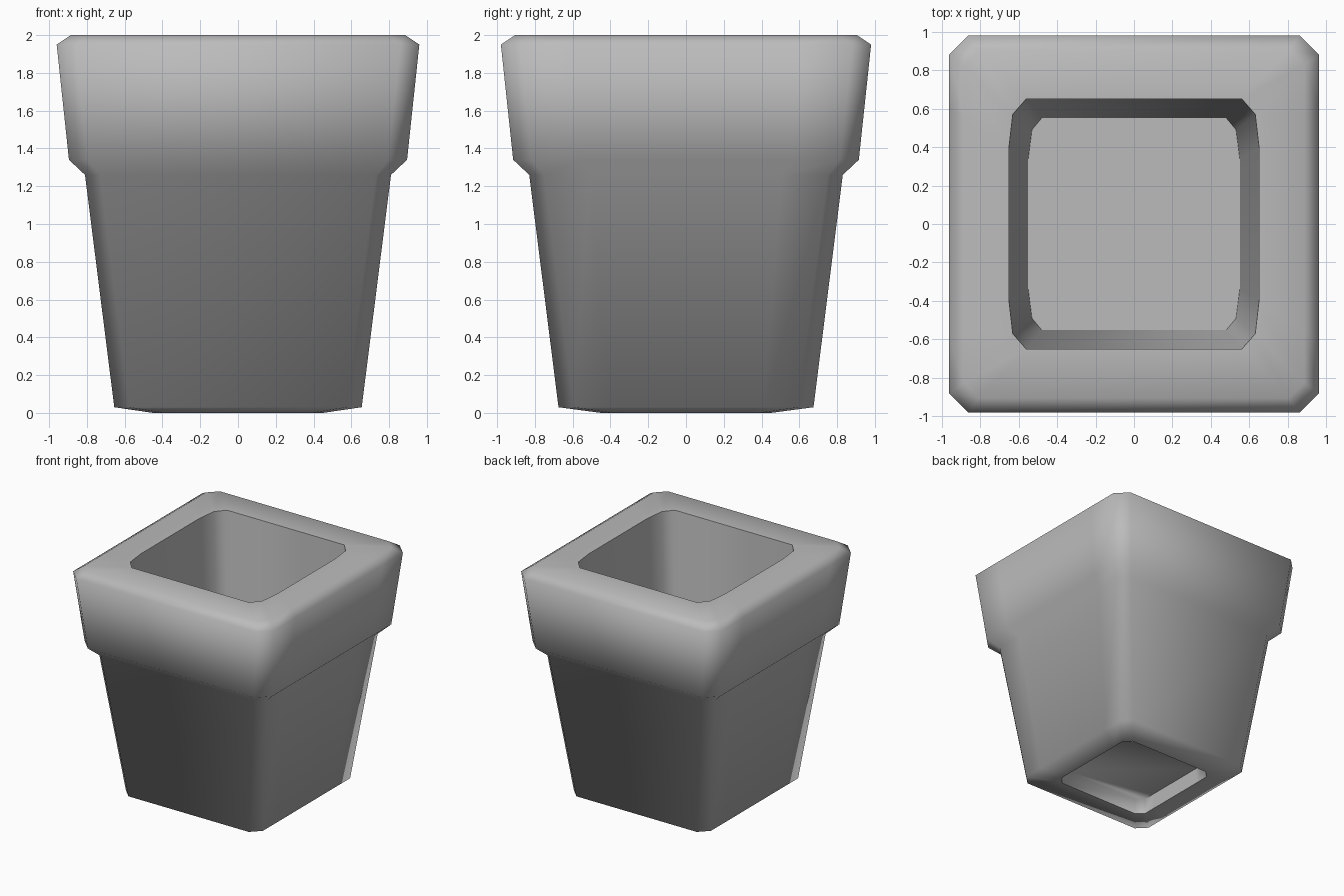
import bpy, bmesh, math

cube = bpy.data.objects.get("Cube")
if cube:
    bpy.data.objects.remove(cube, do_unlink=True)

clay = bpy.data.materials.new("grey clay")
clay.use_nodes = True
clay.diffuse_color = (0.5, 0.5, 0.5, 1)
clay.node_tree.nodes["Principled BSDF"].inputs["Base Color"].default_value = (0.5, 0.5, 0.5, 1)


def ring(bm, hx, hy, z, chamfer, bend=0.0):
    """Square ring with cut corners; bend pulls the side ends inwards."""
    corner = [(hx, hy * 0.61), (hx - bend, hy - chamfer + bend / 2), (hx - chamfer, hy)]
    verts = []
    for sx, sy in ((1, 1), (-1, 1), (-1, -1), (1, -1)):
        pts = corner if sx * sy > 0 else corner[::-1]
        verts += [bm.verts.new((sx * x, sy * y, z)) for x, y in pts]
    return verts


# Profile from the recess under the base, up the outside, over the lip, down inside
profile = [
    (0.43, 0.43, 0.12, 0.06, 0),
    (0.45, 0.45, 0.00, 0.06, 0),
    (0.655, 0.675, 0.03, 0.08, 0),
    (0.81, 0.83, 1.26, 0.08, 0),
    (0.895, 0.915, 1.34, 0.10, 0),
    (0.96, 0.98, 1.95, 0.10, 0),
    (0.885, 0.905, 2.00, 0.08, 0),
    (0.65, 0.65, 2.00, 0.09, 0.02),
    (0.55, 0.55, 0.20, 0.07, 0.02),
]

bm = bmesh.new()
rings = [ring(bm, *p) for p in profile]
for low, high in zip(rings, rings[1:]):
    for i in range(len(low)):
        j = (i + 1) % len(low)
        bm.faces.new((low[i], low[j], high[j], high[i]))
bm.faces.new(rings[0][::-1])   # recess ceiling
bm.faces.new(rings[-1])        # inside floor
bmesh.ops.recalc_face_normals(bm, faces=bm.faces[:])

mesh = bpy.data.meshes.new("square_pot")
bm.to_mesh(mesh)
bm.free()
mesh.materials.append(clay)
pot = bpy.data.objects.new("square_pot", mesh)
bpy.context.scene.collection.objects.link(pot)

# Soft outside, crisp inner lip
bpy.ops.object.select_all(action='DESELECT')
pot.select_set(True)
bpy.context.view_layer.objects.active = pot
bpy.ops.object.shade_smooth_by_angle(angle=math.radians(80))
